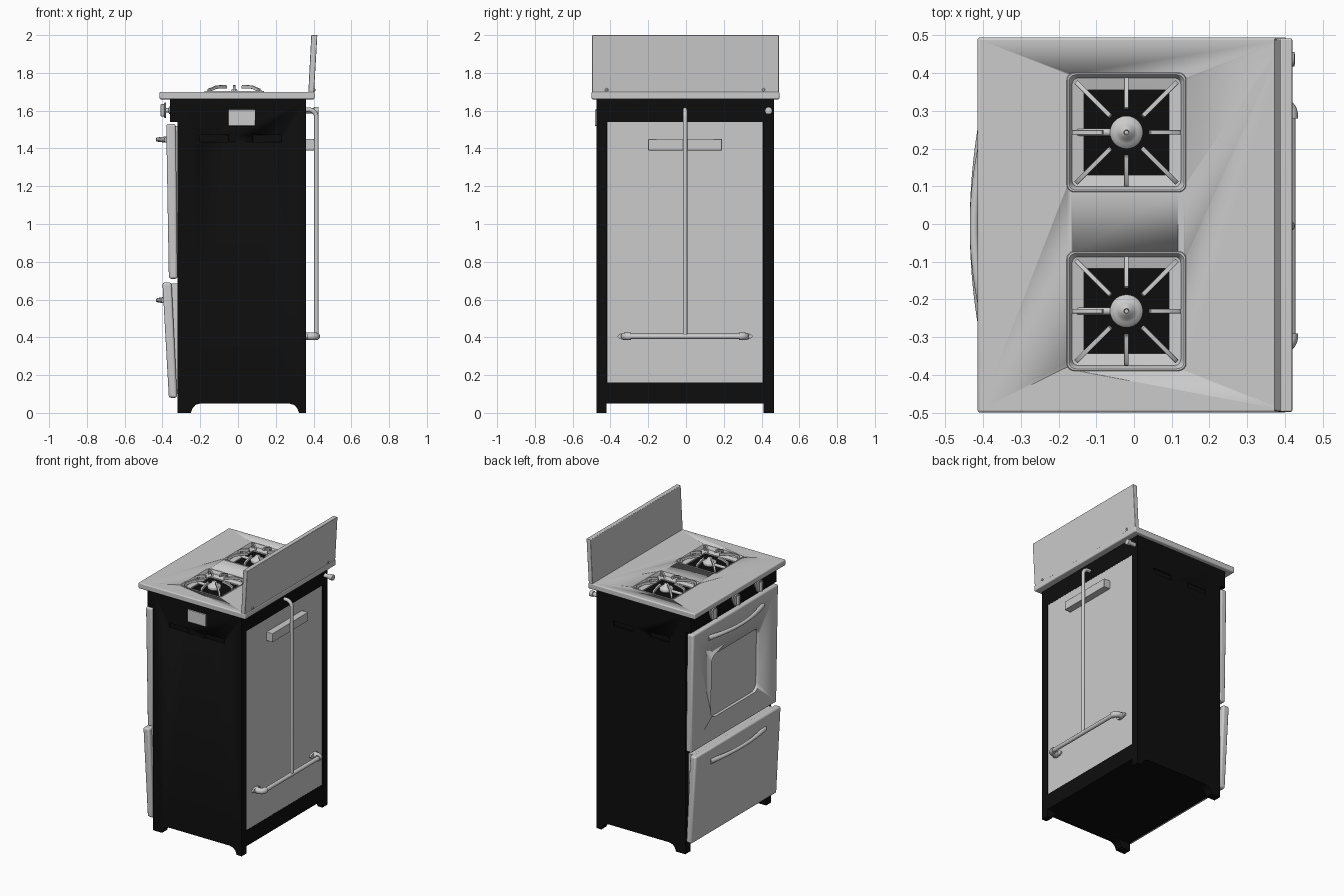
import bpy, bmesh
from math import sin, cos, pi, radians
from mathutils import Matrix, Vector

if "Cube" in bpy.data.objects:
    bpy.data.objects.remove(bpy.data.objects["Cube"])

black = bpy.data.materials.new("black_enamel")
black.diffuse_color = (0.004, 0.004, 0.004, 1)
black.use_nodes = True
black.node_tree.nodes["Principled BSDF"].inputs["Base Color"].default_value = black.diffuse_color


def finish(bm, name, mat=None, bevel=0, smooth=True):
    bmesh.ops.recalc_face_normals(bm, faces=bm.faces)
    me = bpy.data.meshes.new(name)
    bm.to_mesh(me)
    bm.free()
    ob = bpy.data.objects.new(name, me)
    bpy.context.collection.objects.link(ob)
    if mat:
        me.materials.append(mat)
    if smooth:
        bpy.ops.object.select_all(action='DESELECT')
        ob.select_set(True)
        bpy.context.view_layer.objects.active = ob
        bpy.ops.object.shade_smooth_by_angle(angle=radians(35))
    if bevel:
        m = ob.modifiers.new("bevel", 'BEVEL')
        m.width, m.segments, m.limit_method = bevel, 3, 'ANGLE'
    return ob


def add_prism(bm, pts, axis, a, b):
    place = {'x': lambda u, v, t: (t, u, v), 'y': lambda u, v, t: (u, t, v),
             'z': lambda u, v, t: (u, v, t)}[axis]
    lo, hi = ([bm.verts.new(place(u, v, t)) for u, v in pts] for t in (a, b))
    bm.faces.new(lo)
    bm.faces.new(hi[::-1])
    for i in range(len(pts)):
        j = (i + 1) % len(pts)
        bm.faces.new((lo[i], lo[j], hi[j], hi[i]))
    return lo + hi


def prism(name, pts, axis, a, b, **kw):
    bm = bmesh.new()
    add_prism(bm, pts, axis, a, b)
    return finish(bm, name, **kw)


def rect(u0, u1, v0, v1):
    return [(u0, v0), (u1, v0), (u1, v1), (u0, v1)]


def round_rect(u0, u1, v0, v1, r, n=6):
    corners = [(u1 - r, v1 - r), (u0 + r, v1 - r), (u0 + r, v0 + r), (u1 - r, v0 + r)]
    return [(cu + r * cos((k + i / n) * pi / 2), cv + r * sin((k + i / n) * pi / 2))
            for k, (cu, cv) in enumerate(corners) for i in range(n + 1)]


def cut(ob, cutter):
    m = ob.modifiers.new("cut", 'BOOLEAN')
    m.operation, m.object = 'DIFFERENCE', cutter
    cutter.hide_render = True
    cutter.hide_set(True)


def lathe(name, profile, origin, axis='z', n=28, **kw):
    # profile of (radius, height) turned about the axis through origin
    bm = bmesh.new()
    rings = []
    for r, h in profile:
        ring = []
        for i in range(n):
            c, s = r * cos(2 * pi * i / n), r * sin(2 * pi * i / n)
            ring.append(bm.verts.new(Vector((c, s, h) if axis == 'z' else (h, c, s)) + Vector(origin)))
        rings.append(ring)
    for p, q in zip(rings, rings[1:]):
        for i in range(n):
            bm.faces.new((p[i], p[(i + 1) % n], q[(i + 1) % n], q[i]))
    bm.faces.new(rings[0])
    bm.faces.new(rings[-1])
    return finish(bm, name, **kw)


def tube(name, pts, radius, radii=None):
    cu = bpy.data.curves.new(name, 'CURVE')
    cu.dimensions, cu.bevel_depth, cu.bevel_resolution, cu.use_fill_caps = '3D', radius, 4, True
    sp = cu.splines.new('POLY')
    sp.points.add(len(pts) - 1)
    for i, p in enumerate(pts):
        sp.points[i].co = (*p, 1)
        sp.points[i].radius = radii[i] if radii else 1
    sp.use_smooth = True
    ob = bpy.data.objects.new(name, cu)
    bpy.context.collection.objects.link(ob)
    bpy.ops.object.select_all(action='DESELECT')
    ob.select_set(True)
    bpy.context.view_layer.objects.active = ob
    bpy.ops.object.convert(target='MESH')


# Cabinet: core, arched side panels, control panel
prism("cabinet_core", rect(-0.315, 0.35, 0.05, 1.66), 'y', -0.43, 0.42, mat=black)
bm = bmesh.new()
for y0, y1 in ((-0.49, -0.465), (0.455, 0.48)):
    for x0, x1 in ((-0.2, -0.05), (0.08, 0.23)):
        add_prism(bm, rect(x0, x1, 1.435, 1.47), 'y', y0, y1)
slots = finish(bm, "slot_cutter", mat=black)
side = [(-0.32, 0), (-0.25, 0), (-0.24, 0.025), (-0.225, 0.042), (-0.2, 0.05), (0.27, 0.05),
        (0.297, 0.042), (0.313, 0.025), (0.323, 0), (0.36, 0), (0.36, 1.66), (-0.32, 1.66)]
for name, y0, y1 in (("front_side_panel", -0.475, -0.42), ("rear_side_panel", 0.41, 0.465)):
    cut(prism(name, side, 'y', y0, y1, mat=black), slots)
prism("control_panel", rect(-0.36, -0.31, 1.54, 1.66), 'y', -0.475, 0.465, mat=black)
prism("back_top_rail", rect(0.34, 0.36, 1.54, 1.66), 'y', -0.42, 0.41, mat=black)
prism("back_bottom_rail", rect(0.34, 0.36, 0.05, 0.16), 'y', -0.42, 0.41, mat=black)
prism("back_panel", rect(-0.418, 0.408, 0.16, 1.54), 'x', 0.345, 0.359)
prism("side_plate", rect(-0.05, 0.09, 1.52, 1.605), 'y', -0.482, -0.47, bevel=0.002)
prism("back_bracket", rect(-0.2, 0.19, 1.39, 1.45), 'x', 0.35, 0.405, bevel=0.003)

# Cooktop with two burner wells, and leaning backsplash
top = prism("cooktop", rect(-0.415, 0.405, -0.5, 0.495), 'z', 1.66, 1.70, bevel=0.007)
prism("backsplash", [(0.372, 1.69), (0.402, 1.69), (0.42, 2.0), (0.388, 2.0)], 'y', -0.498, 0.492, bevel=0.004)
for i, y in enumerate((-0.42, 0.41)):
    lathe(f"backsplash_bolt_{i}", [(0.009, 0), (0.009, 0.006), (0.005, 0.009)], (0.4, y, 1.71), 'x', n=12)

BX = -0.02
burners = (-0.231, 0.243)
bm = bmesh.new()
for y in burners:
    add_prism(bm, round_rect(BX - 0.157, BX + 0.157, y - 0.157, y + 0.157, 0.02), 'z', 1.6, 1.8)
cut(top, finish(bm, "well_cutter"))

# One fin of the grate, (radius, z)
def fin(inner, outer):
    return [(inner, 1.718), (inner + 0.005, 1.737), (outer - 0.05, 1.732), (outer - 0.008, 1.717), (outer, 1.708),
            (outer, 1.678), (outer - 0.012, 1.678), (outer - 0.016, 1.704), (outer - 0.055, 1.716)]

for k, y in enumerate(burners):
    # Sloped tray with rounded rim and open middle
    bm = bmesh.new()
    rings = [[bm.verts.new((BX + u, y + v, z)) for u, v in round_rect(-h, h, -h, h, r)]
             for h, z, r in ((0.159, 1.699, 0.02), (0.157, 1.703, 0.02), (0.153, 1.703, 0.019),
                             (0.149, 1.697, 0.018), (0.144, 1.68, 0.016), (0.113, 1.672, 0.006),
                             (0.113, 1.664, 0.006))]
    for p, q in zip(rings, rings[1:]):
        for i in range(len(p)):
            j = (i + 1) % len(p)
            bm.faces.new((p[i], p[j], q[j], q[i]))
    finish(bm, f"burner_tray_{k}")
    # Grate fins
    bm = bmesh.new()
    for i in range(8):
        pts = fin(0.058, 0.19) if i % 2 else fin(0.06, 0.145)
        vs = add_prism(bm, pts, 'y', -0.006, 0.006)
        bmesh.ops.transform(bm, verts=vs, matrix=Matrix.Translation((BX, y, 0)) @ Matrix.Rotation(i * pi / 4, 4, 'Z'))
    finish(bm, f"grate_{k}", bevel=0.0015)
    # Trumpet burner and its feed tube
    lathe(f"burner_{k}", [(0.03, 1.655), (0.043, 1.668), (0.044, 1.682), (0.041, 1.687), (0.03, 1.692),
                          (0.02, 1.7), (0.012, 1.713), (0.007, 1.716), (0.005, 1.705)], (BX, y, 0))
    tube(f"burner_feed_{k}", [(BX - 0.13, y, 1.671), (BX - 0.03, y, 1.671)], 0.01)

# Oven door with recessed window, tilted drawer
door = prism("oven_door", [(-0.366, 0.71), (-0.32, 0.71), (-0.33, 1.53), (-0.38, 1.53)], 'y', -0.472, 0.462, bevel=0.012)
bm = bmesh.new()
vs = add_prism(bm, round_rect(-0.265, 0.255, 0.87, 1.31, 0.05), 'x', -0.42, -0.345)
for v in vs:
    v.co.x -= 0.017 * (v.co.z - 0.71)
cut(door, finish(bm, "window_cutter"))
prism("door_backing", rect(-0.345, -0.31, 0.74, 1.52), 'y', -0.44, 0.43)
prism("drawer_front", [(-0.366, 0.08), (-0.322, 0.08), (-0.352, 0.69), (-0.4, 0.69)], 'y', -0.472, 0.462, bevel=0.012)
prism("drawer_box", [(-0.33, 0.1), (-0.31, 0.1), (-0.31, 0.685), (-0.36, 0.685)], 'y', -0.44, 0.43)

# Bowed handles
for name, z, x0 in (("door_handle", 1.447, -0.374), ("drawer_handle", 0.597, -0.39)):
    pts, radii = [], []
    for i in range(25):
        t = i / 12 - 1
        pts.append((x0 + (-0.424 - x0) * (1 - t * t), -0.005 + 0.3 * t, z))
        radii.append(0.8 + 0.4 * t * t)
    tube(name, pts, 0.0145, radii)

# Knobs: stem, disc and grip bar
for i, y in enumerate((-0.255, -0.005, 0.245)):
    lathe(f"knob_{i}", [(0.02, -0.358), (0.02, -0.365), (0.012, -0.367), (0.012, -0.38), (0.04, -0.382),
                        (0.042, -0.386), (0.038, -0.391)], (0, y, 1.602), 'x')
    prism(f"knob_grip_{i}", rect(y - 0.008, y + 0.008, 1.57, 1.634), 'x', -0.41, -0.388, bevel=0.004)

# Gas pipes on the back
def arc(c, r, a0, a1, n=8):
    return [(c[0] + r * cos(radians(a0 + (a1 - a0) * i / n)), c[1] + r * sin(radians(a0 + (a1 - a0) * i / n)))
            for i in range(n + 1)]

tube("riser_pipe", [(x, -0.005, z) for x, z in [(0.35, 1.605)] + arc((0.375, 1.565), 0.04, 90, 0) + [(0.415, 0.41)]], 0.012)
tube("cross_pipe", [(0.415, -0.31, 0.405), (0.415, 0.3, 0.405)], 0.014)
for i, s in enumerate((-1, 1)):
    c = -0.005
    tube(f"pipe_elbow_{i}", [(x, c + s * y, 0.405) for x, y in
                             [(0.355, 0.32)] + arc((0.389, 0.294), 0.026, 90, 0) + [(0.415, 0.285)]], 0.02)
    flange = [(c + s * 0.315 + 0.042 * cos(a * pi / 12), 0.405 + 0.018 * sin(a * pi / 12)) for a in range(24)]
    prism(f"pipe_flange_{i}", flange, 'x', 0.355, 0.37)
lathe("gas_inlet", [(0.014, 0.35), (0.014, 0.4), (0.019, 0.402), (0.019, 0.425), (0.012, 0.427)], (0, 0.437, 1.6), 'x')
